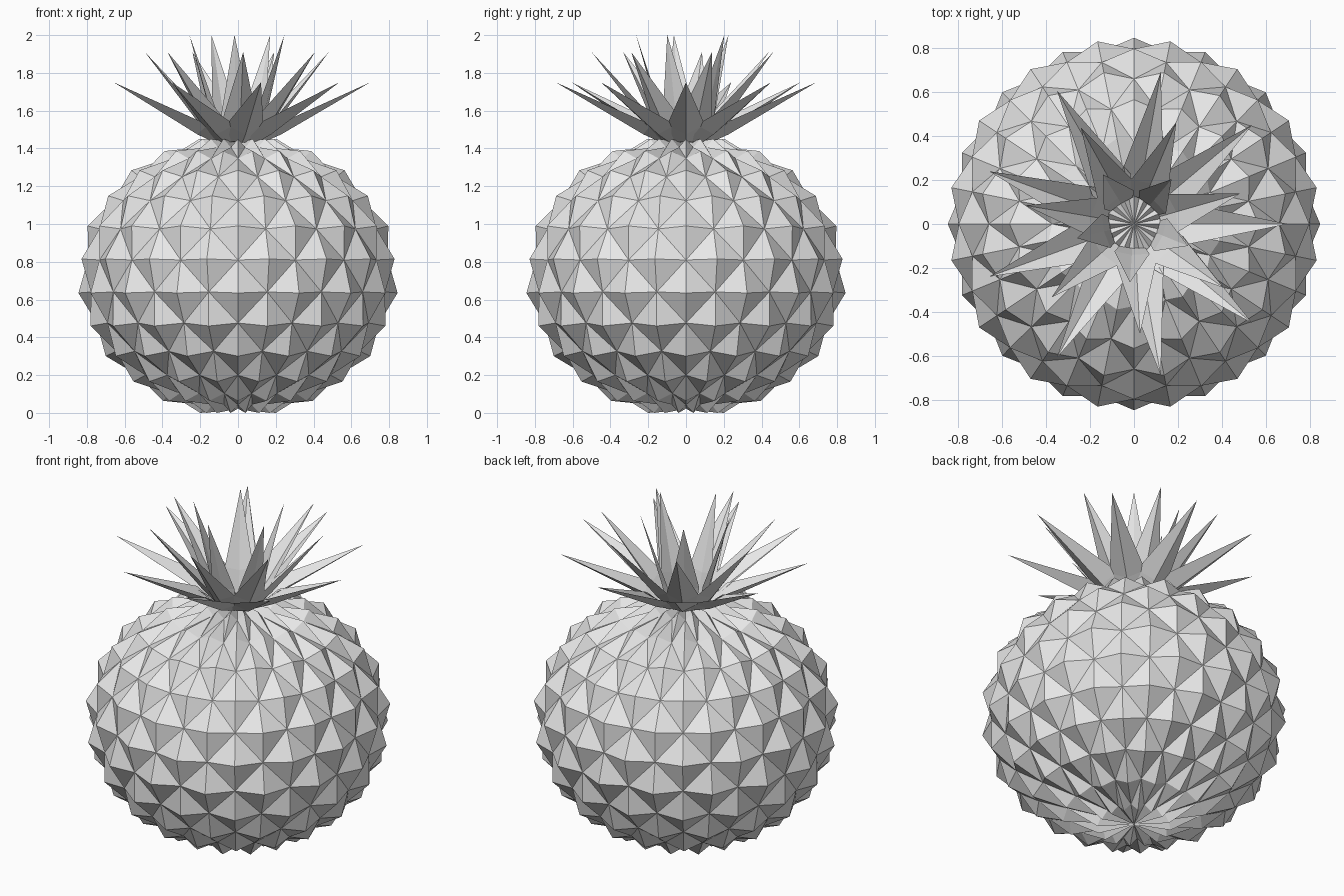
import bpy
import bmesh
from math import sin, cos, pi, radians
from mathutils import Vector

old = bpy.data.objects.get("Cube")
if old:
    bpy.data.objects.remove(old, do_unlink=True)

# Single pale grey finish
grey = bpy.data.materials.new("pale_grey")
grey.use_nodes = True
grey.diffuse_color = (0.8, 0.8, 0.8, 1)
grey.node_tree.nodes["Principled BSDF"].inputs["Base Color"].default_value = (0.8, 0.8, 0.8, 1)


def finish(bm, name):
    mesh = bpy.data.meshes.new(name)
    bm.to_mesh(mesh)
    bm.free()
    mesh.materials.append(grey)
    obj = bpy.data.objects.new(name, mesh)
    bpy.context.scene.collection.objects.link(obj)
    return obj


# Studded fruit body: a squashed globe whose alternate vertices sink inwards
SEGMENTS, BANDS = 32, 13
WIDTH, HEIGHT, CENTRE, SINK = 0.851, 0.747, 0.725, 0.94


def body_point(ring, seg):
    lat = pi * ring / BANDS - pi / 2
    lon = 2 * pi * seg / SEGMENTS
    s = 1 if (ring + seg) % 2 == 0 else SINK
    return Vector((WIDTH * s * cos(lat) * cos(lon),
                   WIDTH * s * cos(lat) * sin(lon),
                   CENTRE + HEIGHT * s * sin(lat)))


bm = bmesh.new()
rings = [[bm.verts.new(body_point(r, s)) for s in range(SEGMENTS)]
         for r in range(1, BANDS)]
for r in range(len(rings) - 1):
    for s in range(SEGMENTS):
        t = (s + 1) % SEGMENTS
        a, b, c, d = rings[r][s], rings[r][t], rings[r + 1][t], rings[r + 1][s]
        # Split each quad along its sunken corners, leaving pyramid studs
        if (r + 1 + s) % 2 == 0:
            bm.faces.new((a, b, d))
            bm.faces.new((b, c, d))
        else:
            bm.faces.new((a, b, c))
            bm.faces.new((a, c, d))
for ring, side in ((rings[0], -1), (rings[-1], 1)):
    pole = bm.verts.new((0, 0, CENTRE + side * HEIGHT * SINK))
    for s in range(SEGMENTS):
        pair = (ring[s], ring[(s + 1) % SEGMENTS])
        bm.faces.new((*(pair if side > 0 else pair[::-1]), pole))
finish(bm, "fruit_body")


# Crown leaves: folded blades with a low midrib and raised edges
def add_leaf(bm, angle, sections, tip):
    out = Vector((cos(angle), sin(angle), 0))
    side = Vector((-sin(angle), cos(angle), 0))
    up = Vector((0, 0, 1))
    rows = []
    for r, z, half, fold in sections:
        keel = out * r + up * z
        edge = keel + up * fold - out * fold * 0.5
        rows.append([bm.verts.new(p) for p in
                     (edge - side * half, keel, edge + side * half)])
    end = bm.verts.new(out * tip[0] + up * tip[1])
    for low, high in zip(rows, rows[1:]):
        for i in range(2):
            bm.faces.new((low[i], low[i + 1], high[i + 1], high[i]))
    for i in range(2):
        bm.faces.new((rows[-1][i], rows[-1][i + 1], end))


def leaf_ring(name, count, start, sections, tip):
    bm = bmesh.new()
    for i in range(count):
        add_leaf(bm, radians(start) - 2 * pi * i / count, sections, tip)
    finish(bm, name)


leaf_ring("outer_leaves", 9, 0,
          [(0.13, 1.43, 0.06, 0.01), (0.23, 1.475, 0.1, 0.05)], (0.7, 1.75))
leaf_ring("middle_leaves", 7, 16,
          [(0.12, 1.43, 0.06, 0.01), (0.2, 1.52, 0.09, 0.04)], (0.5, 1.91))
leaf_ring("inner_leaves", 5, -22,
          [(0.11, 1.43, 0.06, 0.01), (0.14, 1.56, 0.08, 0.02)], (0.265, 2.0))
